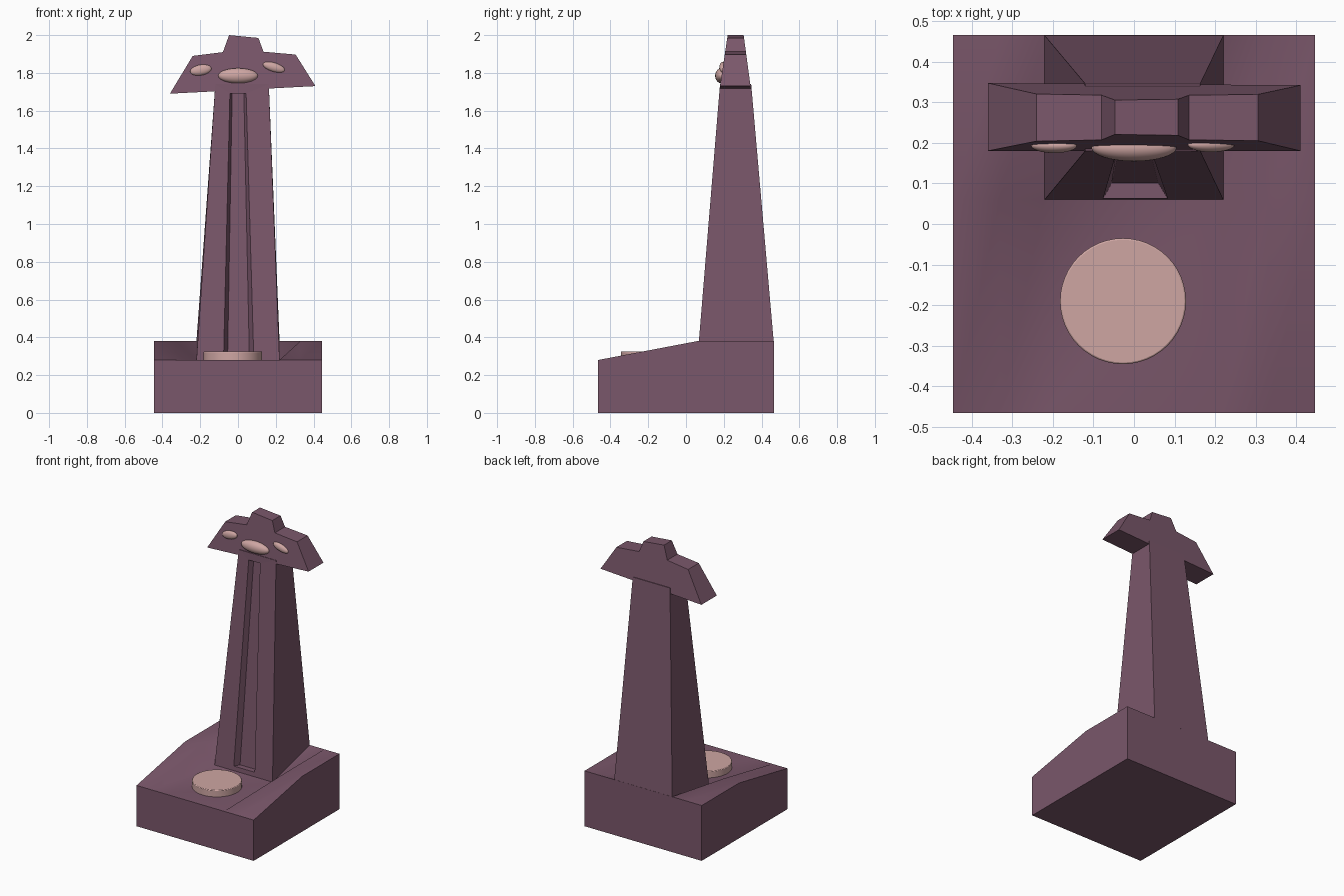
import bpy
import math
from mathutils import Vector

cube = bpy.data.objects.get("Cube")
if cube:
    bpy.data.objects.remove(cube, do_unlink=True)


def make_material(name, rgb):
    mat = bpy.data.materials.new(name)
    color = (*rgb, 1.0)
    mat.diffuse_color = color
    mat.use_nodes = True
    mat.node_tree.nodes["Principled BSDF"].inputs["Base Color"].default_value = color
    return mat


plum = make_material("dusty plum", (0.195, 0.095, 0.145))
pink = make_material("pale pink", (0.62, 0.38, 0.365))


def select_only(obj):
    bpy.ops.object.select_all(action="DESELECT")
    obj.select_set(True)
    bpy.context.view_layer.objects.active = obj


def make_mesh(name, verts, faces, mat):
    mesh = bpy.data.meshes.new(name)
    mesh.from_pydata(verts, [], faces)
    obj = bpy.data.objects.new(name, mesh)
    bpy.context.collection.objects.link(obj)
    mesh.materials.append(mat)
    # Make all normals face outwards
    select_only(obj)
    bpy.ops.object.mode_set(mode="EDIT")
    bpy.ops.mesh.select_all(action="SELECT")
    bpy.ops.mesh.normals_make_consistent(inside=False)
    bpy.ops.object.mode_set(mode="OBJECT")
    return obj


# Base: block with a sloped top and a shallow trough in front of the tower
columns = [-0.445, -0.33, -0.22, 0.22, 0.33, 0.445]
rows = [-0.465, 0.06, 0.465]
LOW, HIGH = 0.28, 0.38
n = len(columns)


def top_height(x, row):
    if row == 0 or (row == 1 and abs(x) < 0.3):
        return LOW
    return HIGH


top = [(x, y, top_height(x, r)) for r, y in enumerate(rows) for x in columns]
floor = [(x, y, 0) for x, y, z in top]
faces = []
for r in range(2):
    for c in range(n - 1):
        a = r * n + c
        b, d, e = a + 1, a + n + 1, a + n
        faces += [(a, b, d), (a, d, e)]
k = len(top)
rim = list(range(n)) + [2 * n - 1] + list(range(3 * n - 1, 2 * n - 1, -1)) + [n]
for i, a in enumerate(rim):
    b = rim[(i + 1) % len(rim)]
    faces.append((a, b, b + k, a + k))
faces.append([v + k for v in rim])
# Only the rim is needed on the underside
base = make_mesh("base", top + floor, faces, plum)
select_only(base)
bpy.ops.object.mode_set(mode="EDIT")
bpy.ops.mesh.select_all(action="SELECT")
bpy.ops.mesh.delete_loose()
bpy.ops.object.mode_set(mode="OBJECT")
bpy.ops.object.shade_smooth_by_angle(angle=math.radians(48))


# Tower: tapered column with a recessed channel in its front face
def front_y(z):
    return 0.06 + (z - LOW) * 0.12 / 1.44


outer = [
    (-0.22, 0.06, LOW), (0.22, 0.06, LOW), (0.163, 0.18, 1.74), (-0.12, 0.18, 1.74),
    (-0.22, 0.464, HIGH), (0.22, 0.464, HIGH), (0.163, 0.345, 1.74), (-0.12, 0.345, 1.74),
]
slot = [(x, front_y(z), z) for x, z in
        ((-0.076, 0.31), (0.083, 0.31), (0.043, 1.69), (-0.043, 1.69))]
slot_back = [(x * 0.72, y + 0.038, z) for x, y, z in slot]
faces = [(4, 5, 6, 7), (3, 2, 6, 7), (0, 1, 5, 4), (1, 2, 6, 5), (0, 3, 7, 4),
         (12, 13, 14, 15)]
for i in range(4):
    j = (i + 1) % 4
    faces += [(i, j, 8 + j, 8 + i), (8 + i, 8 + j, 12 + j, 12 + i)]
make_mesh("tower", outer + slot + slot_back, faces, plum)

# Head: stepped crown outline, thinner towards the top
outline = [(-0.36, 1.69), (-0.24, 1.89), (-0.08, 1.91), (-0.047, 2.0),
           (0.108, 1.985), (0.135, 1.912), (0.305, 1.897), (0.41, 1.73)]


def head_front(z):
    return 0.18 + max(0, z - 1.73) * 0.15


def head_back(z):
    return 0.347 - max(0, z - 1.69) * 0.135


m = len(outline)
verts = [(x, head_front(z), z) for x, z in outline]
verts += [(x, head_back(z), z) for x, z in outline]
faces = [tuple(range(m)), tuple(range(m, 2 * m))]
faces += [(i, (i + 1) % m, (i + 1) % m + m, i + m) for i in range(m)]
make_mesh("head", verts, faces, plum)


# Lamps: flattened domes on the front of the head
def lamp(name, x, z, size, tilt):
    bpy.ops.mesh.primitive_uv_sphere_add(
        segments=32, ring_count=16, radius=1, location=(x, head_front(z), z))
    obj = bpy.context.object
    obj.name = name
    obj.scale = Vector(size)
    obj.rotation_euler = (0, math.radians(tilt), 0)
    obj.data.materials.append(pink)
    bpy.ops.object.shade_smooth()


lamp("centre_lamp", 0.0, 1.785, (0.105, 0.034, 0.04), 0)
lamp("right_lamp", -0.197, 1.815, (0.057, 0.018, 0.028), -10)
lamp("left_lamp", 0.19, 1.83, (0.06, 0.018, 0.024), 17)

# Button: round disc lying in the trough
bpy.ops.mesh.primitive_cylinder_add(
    vertices=48, radius=0.155, depth=0.055, location=(-0.027, -0.19, 0.2975))
button = bpy.context.object
button.name = "button"
button.data.materials.append(pink)
bevel = button.modifiers.new("soft_edge", "BEVEL")
bevel.width = 0.004
bevel.segments = 2
bpy.ops.object.shade_smooth_by_angle(angle=math.radians(40))
